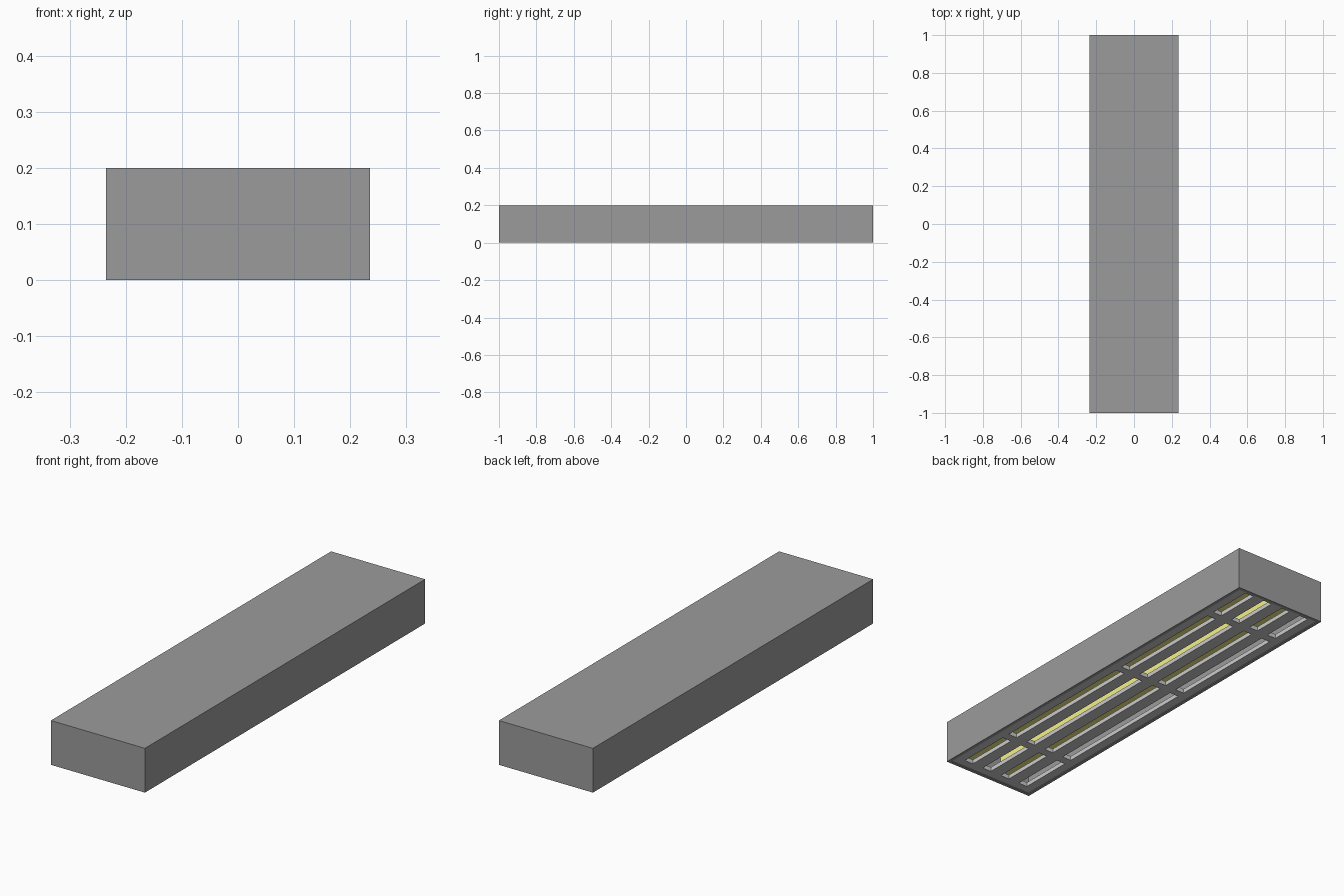
import bpy, bmesh

if "Cube" in bpy.data.objects:
    bpy.data.objects.remove(bpy.data.objects["Cube"])

W, L, H = 0.235, 1.0, 0.2      # half width, half length, height
T = 0.015                      # wall thickness


def add_object(name, bm, color=None):
    bmesh.ops.recalc_face_normals(bm, faces=bm.faces)
    mesh = bpy.data.meshes.new(name)
    bm.to_mesh(mesh)
    bm.free()
    obj = bpy.data.objects.new(name, mesh)
    bpy.context.collection.objects.link(obj)
    if color:
        mat = bpy.data.materials.new(name + "_color")
        mat.diffuse_color = color
        mat.use_nodes = True
        mat.node_tree.nodes["Principled BSDF"].inputs["Base Color"].default_value = mat.diffuse_color
        mesh.materials.append(mat)
    return obj


def box(x0, x1, y0, y1, z0, z1):
    bm = bmesh.new()
    bmesh.ops.create_cube(bm, size=1)
    for v in bm.verts:
        v.co = ((x0 + x1) / 2 + v.co.x * (x1 - x0),
                (y0 + y1) / 2 + v.co.y * (y1 - y0),
                (z0 + z1) / 2 + v.co.z * (z1 - z0))
    return bm


# Housing: a dark box hollowed out from below, leaving a thin rim
bm = box(-W, W, -L, L, 0, H)
bm.normal_update()
bottom = min(bm.faces, key=lambda f: f.calc_center_median().z)
bmesh.ops.inset_region(bm, faces=[bottom], thickness=T, use_even_offset=True)
ext = bmesh.ops.extrude_face_region(bm, geom=[bottom])
for v in ext["geom"]:
    if isinstance(v, bmesh.types.BMVert):
        v.co.z = H - T
if bottom.is_valid:
    bmesh.ops.delete(bm, geom=[bottom], context='FACES')
add_object("housing", bm, (0.33, 0.33, 0.33, 1))

# Slotted grille: a grid of cells with every odd/odd cell left open
xs = [-W + T]
for cx in (-0.155, -0.052, 0.052, 0.155):
    xs += [cx - 0.023, cx + 0.023]
xs.append(W - T)
ys = [-L + T, -0.945, -0.685, -0.645, 0.09, 0.127, 0.715, 0.755, 0.975, L - T]
bm = bmesh.new()
grid = [[bm.verts.new((x, y, 0.003)) for y in ys] for x in xs]
for i in range(len(xs) - 1):
    for j in range(len(ys) - 1):
        if not (i % 2 and j % 2):
            bm.faces.new((grid[i][j], grid[i + 1][j],
                          grid[i + 1][j + 1], grid[i][j + 1]))
ext = bmesh.ops.extrude_face_region(bm, geom=bm.faces[:], use_keep_orig=True)
for v in ext["geom"]:
    if isinstance(v, bmesh.types.BMVert):
        v.co.z += 0.02
add_object("grille", bm)

# Two glowing bars inside, hanging from the ceiling of the housing
for side, name in ((-1, "left_light_bar"), (1, "right_light_bar")):
    c = side * 0.105
    add_object(name, box(c - 0.045, c + 0.045, -L + T, L - T, 0.05, H - T),
               (0.9, 0.88, 0.25, 1))
